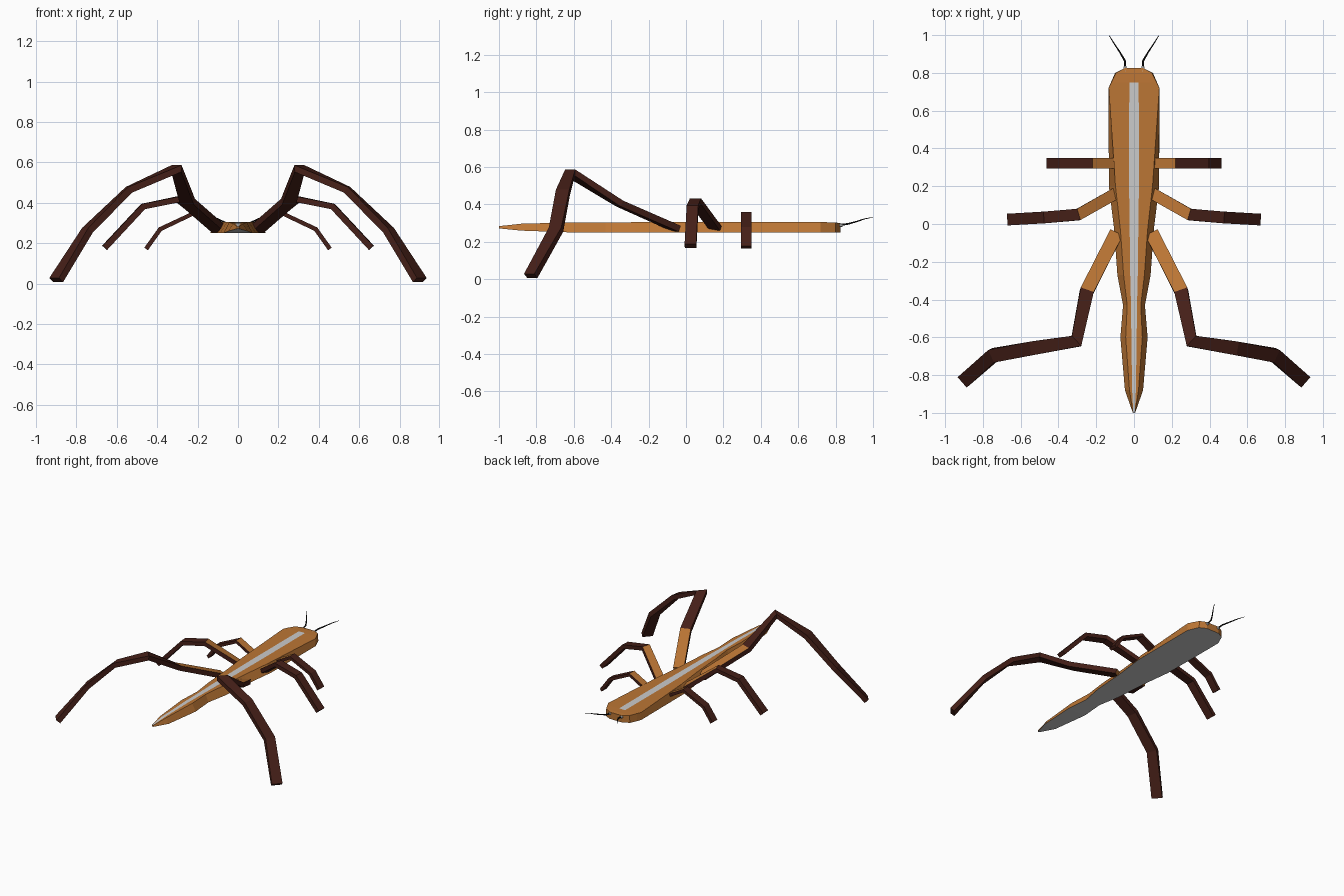
import bpy
import bmesh
from mathutils import Vector

if "Cube" in bpy.data.objects:
    bpy.data.objects.remove(bpy.data.objects["Cube"])


def material(name, rgb):
    m = bpy.data.materials.new(name)
    m.diffuse_color = (*rgb, 1)
    m.use_nodes = True
    m.node_tree.nodes["Principled BSDF"].inputs["Base Color"].default_value = m.diffuse_color
    return m


ORANGE = material("amber", (0.5, 0.18, 0.035))
BROWN = material("dark_brown", (0.06, 0.014, 0.009))
BLACK = material("black", (0.006, 0.006, 0.006))
GREY = material("grey", (0.6, 0.6, 0.6))


def loft(name, rings, mats, pick):
    """Skin a list of closed rings; pick(ring, side) gives the material slot."""
    bm = bmesh.new()
    vr = [[bm.verts.new(p) for p in r] for r in rings]
    n = len(vr[0])
    for i in range(len(vr) - 1):
        for k in range(n):
            f = bm.faces.new((vr[i][k], vr[i][(k + 1) % n],
                              vr[i + 1][(k + 1) % n], vr[i + 1][k]))
            f.material_index = pick(i, k)
    bm.faces.new(vr[0][::-1]).material_index = 0
    bm.faces.new(vr[-1]).material_index = len(mats) - 1 if name.endswith("leg") else 0
    bmesh.ops.recalc_face_normals(bm, faces=bm.faces)
    me = bpy.data.meshes.new(name)
    bm.to_mesh(me)
    bm.free()
    for m in mats:
        me.materials.append(m)
    ob = bpy.data.objects.new(name, me)
    bpy.context.collection.objects.link(ob)
    return ob


# Body: y, bottom half width, top half width, stripe half width, bottom z, top z
SECTIONS = [
    (0.825, 0.05, 0.05, 0.020, 0.25, 0.300),
    (0.80, 0.10, 0.095, 0.024, 0.25, 0.303),
    (0.75, 0.122, 0.12, 0.025, 0.25, 0.305),
    (0.72, 0.135, 0.134, 0.025, 0.25, 0.305),
    (0.20, 0.133, 0.098, 0.026, 0.25, 0.305),
    (-0.03, 0.105, 0.072, 0.023, 0.25, 0.305),
    (-0.27, 0.088, 0.055, 0.020, 0.25, 0.305),
    (-0.43, 0.058, 0.036, 0.016, 0.25, 0.304),
    (-0.60, 0.072, 0.044, 0.014, 0.25, 0.304),
    (-0.88, 0.048, 0.024, 0.010, 0.26, 0.297),
    (-1.00, 0.006, 0.005, 0.004, 0.272, 0.284),
]
rings = [[(-b, y, z0), (-t, y, z1), (-s, y, z1), (s, y, z1), (t, y, z1), (b, y, z0)]
         for y, b, t, s, z0, z1 in SECTIONS]
loft("body", rings, [ORANGE, GREY],
     lambda i, k: 1 if k == 5 or (k == 2 and i >= 2) else 0)


# Legs: flat rectangular bars swept along jointed paths
def leg(name, path, width, thick):
    pts = [Vector(p) for p in path]
    n = len(pts)
    for sx, side in ((1, "right"), (-1, "left")):
        rings = []
        for i, p in enumerate(pts):
            a = (p - pts[i - 1]).normalized() if i else None
            b = (pts[i + 1] - p).normalized() if i < n - 1 else None
            t = ((a or b) + (b or a)).normalized()
            w = Vector((-t.y, t.x, 0)).normalized()
            up = t.cross(w).normalized()
            w, up = w * width / 2, up * thick / 2
            rings.append([(sx * q.x, q.y, q.z) for q in
                          (p - w - up, p - w + up, p + w + up, p + w - up)])
        loft(f"{side}_{name}_leg", rings, [ORANGE, BROWN],
             lambda i, k: 0 if i == 0 and k == 1 else 1)


leg("front", [(0.09, 0.322, 0.275), (0.22, 0.322, 0.348),
              (0.385, 0.322, 0.27), (0.455, 0.322, 0.172)], 0.057, 0.022)
leg("middle", [(0.10, 0.16, 0.27), (0.295, 0.05, 0.418),
               (0.47, 0.035, 0.382), (0.66, 0.024, 0.178)], 0.062, 0.03)
leg("rear", [(0.095, -0.05, 0.27), (0.25, -0.355, 0.405), (0.305, -0.62, 0.57),
             (0.54, -0.658, 0.465), (0.745, -0.695, 0.265),
             (0.90, -0.83, 0.018)], 0.073, 0.034)

# Antennae and their small sockets
for sx, side in ((1, "right"), (-1, "left")):
    cu = bpy.data.curves.new(f"{side}_antenna", "CURVE")
    cu.dimensions = "3D"
    cu.bevel_depth = 0.006
    cu.bevel_resolution = 1
    cu.use_fill_caps = True
    path = [(0.046, 0.81, 0.288), (0.049, 0.865, 0.296), (0.075, 0.91, 0.308),
            (0.105, 0.955, 0.323), (0.132, 0.998, 0.331)]
    sp = cu.splines.new("POLY")
    sp.points.add(len(path) - 1)
    for i, (pt, (x, y, z)) in enumerate(zip(sp.points, path)):
        pt.co = (sx * x, y, z, 1)
        pt.radius = (1, 0.9, 0.7, 0.5, 0.25)[i]
    cu.materials.append(BLACK)
    bpy.context.collection.objects.link(bpy.data.objects.new(cu.name, cu))

    bpy.ops.mesh.primitive_cone_add(vertices=6, radius1=0.014, radius2=0.008, depth=0.03,
                                    location=(sx * 0.047, 0.822, 0.289),
                                    rotation=(-1.5708, 0, 0))
    socket = bpy.context.object
    socket.name = f"{side}_antenna_socket"
    socket.data.materials.append(GREY)
